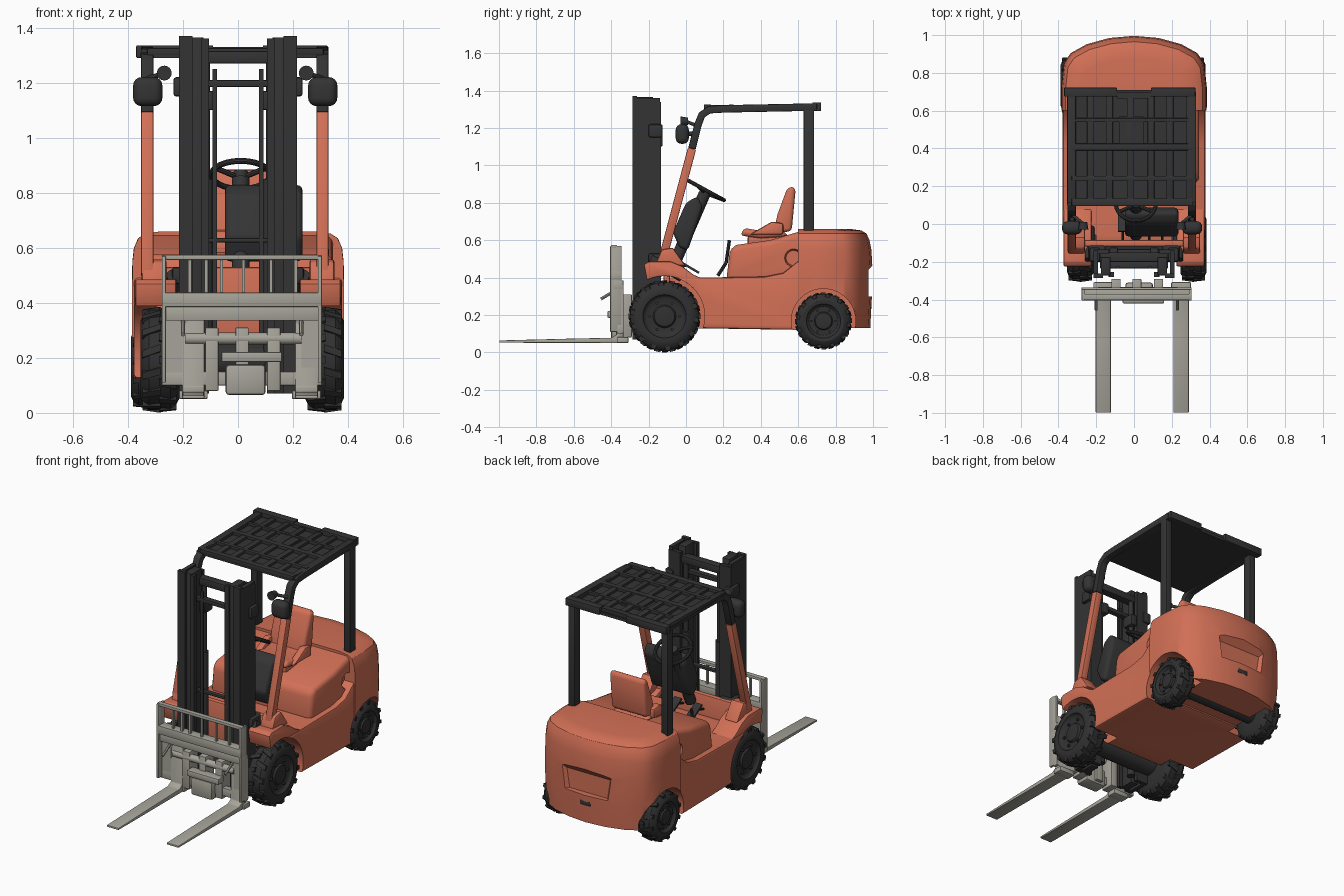
import bpy, bmesh, math
from mathutils import Vector, Matrix

def material(name, r, g, b):
    m = bpy.data.materials.new(name)
    m.diffuse_color = (r, g, b, 1)
    return m

ORANGE = material("orange_paint", 0.64, 0.16, 0.092)
BLACK = material("black_metal", 0.034, 0.034, 0.035)
TYRE = material("tyre_rubber", 0.030, 0.030, 0.031)
GREY = material("bare_steel", 0.38, 0.37, 0.32)

def loft(name, rings, mat, bevel=0.0, seg=2):
    """Skin a list of equal rings, cap both ends, optionally round sharp edges."""
    bm = bmesh.new()
    vs = [[bm.verts.new(p) for p in ring] for ring in rings]
    n = len(rings[0])
    for a, b in zip(vs, vs[1:]):
        for i in range(n):
            bm.faces.new((a[i], a[(i + 1) % n], b[(i + 1) % n], b[i]))
    bm.faces.new(vs[0][::-1])
    bm.faces.new(vs[-1])
    bmesh.ops.recalc_face_normals(bm, faces=bm.faces)
    if bevel:
        sharp = [e for e in bm.edges if e.calc_face_angle(0) > 0.5]
        bmesh.ops.bevel(bm, geom=sharp, offset=bevel, segments=seg, profile=0.5,
                        affect='EDGES', clamp_overlap=True)
    me = bpy.data.meshes.new(name)
    bm.to_mesh(me)
    bm.free()
    me.materials.append(mat)
    ob = bpy.data.objects.new(name, me)
    bpy.context.collection.objects.link(ob)
    return ob

def prism(name, yz, x0, x1, mat, bevel=0.0, seg=2):
    return loft(name, [[(x, y, z) for y, z in yz] for x in (x0, x1)], mat, bevel, seg)

def box(name, x0, x1, y0, y1, z0, z1, mat, bevel=0.0, seg=2):
    return prism(name, [(y0, z0), (y1, z0), (y1, z1), (y0, z1)], x0, x1, mat, bevel, seg)

def strip(path, w):
    """Side outline of a bent square tube of depth w."""
    left, right = [], []
    for i, p in enumerate(path):
        a, b = Vector(path[max(i - 1, 0)]), Vector(path[min(i + 1, len(path) - 1)])
        d = (b - a).normalized()
        nrm = Vector((-d.y, d.x)) * w / 2
        left.append(tuple(Vector(p) + nrm))
        right.append(tuple(Vector(p) - nrm))
    return left + right[::-1]

def rod(name, a, b, r, mat, r2=None, n=16):
    a, b = Vector(a), Vector(b)
    q = (b - a).to_track_quat('Z', 'Y')
    ring = lambda c, rad: [c + q @ Vector((rad * math.cos(t * math.tau / n), rad * math.sin(t * math.tau / n), 0)) for t in range(n)]
    return loft(name, [ring(a, r), ring(b, r if r2 is None else r2)], mat)

def lathe(name, prof, y, z, mat, n=40):
    return loft(name, [[(x, y + r * math.cos(t * math.tau / n), z + r * math.sin(t * math.tau / n))
                        for t in range(n)] for x, r in prof], mat)

def cut(target, cutter):
    m = target.modifiers.new("cut", 'BOOLEAN')
    m.operation, m.solver, m.object = 'DIFFERENCE', 'EXACT', cutter
    cutter.hide_render = True
    bpy.context.view_layer.objects.active = target
    bpy.ops.object.modifier_apply(modifier=m.name)
    bpy.data.objects.remove(cutter)

FY, FZ, RY, RZ = -0.115, 0.193, 0.735, 0.168    # axle positions

# Lower chassis and floor
chassis = prism("chassis", [(-0.10, 0.22), (0.0, 0.13), (0.64, 0.12), (0.66, 0.55), (0.60, 0.49), (0.52, 0.425),
                            (0.42, 0.405), (0.07, 0.40), (-0.10, 0.40)], -0.378, 0.378, ORANGE, 0.012)
# Counterweight: rounded plan outline stacked in height
half = [(0.385, 0.60), (0.386, 0.72), (0.372, 0.85), (0.335, 0.905), (0.25, 0.952), (0.13, 0.985)]
plan = half + [(0, 0.997)] + [(-x, y) for x, y in reversed(half)]
levels = [(0.13, 0.96, 0.97), (0.28, 1, 0.99), (0.45, 1, 1), (0.55, 0.995, 0.985), (0.60, 0.98, 0.96),
          (0.635, 0.94, 0.92), (0.652, 0.87, 0.85), (0.66, 0.72, 0.7)]
weight = loft("counterweight", [[(x * sx, 0.60 + (y - 0.60) * sy, z) for x, y in plan] for z, sx, sy in levels], ORANGE)
for s in (-1, 1):
    cut(chassis, lathe("arch_cutter", [(s * 0.2, 0.215), (s * 0.5, 0.215)], FY, FZ, ORANGE))
    for body in (chassis, weight):
        cut(body, lathe("arch_cutter", [(s * 0.24, 0.172), (s * 0.5, 0.172)], RY, RZ, ORANGE))
# Tapered recess in the back of the counterweight
cut(weight, loft("recess_cutter", [[(-w, y, 0.30), (w, y, 0.30), (w * 1.15, y, t), (-w * 1.15, y, t)]
                                   for w, y, t in ((0.13, 0.955, 0.42), (0.19, 1.03, 0.50))], ORANGE))
box("tow_hitch", -0.035, 0.035, 0.94, 0.992, 0.235, 0.265, BLACK, 0.005)
rod("tow_pin", (0, 0.975, 0.22), (0, 0.975, 0.285), 0.01, BLACK)

# Engine hood with round side recesses
hood = prism("hood", [(0.215, 0.38), (0.235, 0.55), (0.27, 0.575), (0.45, 0.60), (0.62, 0.65), (0.68, 0.65), (0.68, 0.38)],
             -0.345, 0.345, ORANGE, 0.03, 3)
for s in (-1, 1):
    cut(hood, lathe("vent_cutter", [(s * 0.31, 0.04), (s * 0.4, 0.06)], 0.575, 0.505, ORANGE, 24))

# Seat
box("seat_base", -0.10, 0.10, 0.33, 0.54, 0.57, 0.625, ORANGE, 0.01)
prism("seat_cushion", [(0.29, 0.625), (0.31, 0.665), (0.40, 0.65), (0.50, 0.67), (0.55, 0.62), (0.40, 0.61)],
      -0.125, 0.125, ORANGE, 0.02, 3)
prism("seat_back", [(0.465, 0.63), (0.49, 0.74), (0.54, 0.875), (0.575, 0.89), (0.585, 0.86), (0.565, 0.65)],
      -0.12, 0.12, ORANGE, 0.03, 3)
for s in (-1, 1):
    prism("seat_bolster", [(0.34, 0.63), (0.40, 0.665), (0.46, 0.70), (0.52, 0.69), (0.52, 0.63)],
          s * 0.10, s * 0.145, ORANGE, 0.012)

# Front fenders, step ends and cowl
arc = [(FY + 0.215 * math.cos(a), FZ + 0.215 * math.sin(a)) for a in [math.radians(d) for d in range(28, 121, 8)]]
for s in (-1, 1):
    prism("front_fender", arc + [(-0.225, 0.47), (-0.20, 0.485), (-0.08, 0.485), (-0.02, 0.46), (0.04, 0.415), (0.10, 0.39)],
          s * 0.225, s * 0.373, ORANGE, 0.006)
    prism("post_foot", [(-0.16, 0.48), (-0.13, 0.55), (-0.07, 0.56), (0.0, 0.46)], s * 0.26, s * 0.35, ORANGE, 0.01)
box("front_cowl", -0.30, 0.30, -0.12, -0.085, 0.22, 0.53, ORANGE, 0.01)

# Overhead guard
for x0, x1 in ((-0.352, -0.308), (0.285, 0.329)):
    prism("guard_post_lower", strip([(-0.125, 0.50), (0.032, 1.09)], 0.045), x0, x1, ORANGE, 0.005)
    prism("guard_post_upper", strip([(0.032, 1.09), (0.065, 1.22), (0.085, 1.27), (0.125, 1.297), (0.20, 1.302), (0.70, 1.312)], 0.04),
          x0, x1, BLACK, 0.004)
    box("guard_rear_post", x0, x1, 0.628, 0.685, 0.60, 1.31, BLACK, 0.006)
box("roof_sheet", -0.355, 0.325, 0.10, 0.71, 1.290, 1.308, BLACK)
for y0, y1 in ((0.095, 0.135), (0.23, 0.255), (0.39, 0.425), (0.54, 0.56)):
    box("roof_cross_bar", -0.33, 0.31, y0, y1, 1.30, 1.326, BLACK, 0.003)
for x0, x1 in ((-0.37, -0.09), (0.09, 0.325)):
    box("roof_rear_bar", x0, x1, 0.675, 0.722, 1.29, 1.336, BLACK, 0.004)
box("roof_rear_bar_middle", -0.09, 0.09, 0.665, 0.70, 1.295, 1.33, BLACK)
for x in (-0.335, -0.23, -0.13, -0.02, 0.09, 0.19, 0.295):
    box("roof_slat", x - 0.018, x + 0.018, 0.11, 0.69, 1.30, 1.323, BLACK, 0.003)
prism("roof_center_brace", [(0.40, 1.30), (0.57, 1.30), (0.57, 1.32), (0.40, 1.32)], -0.08, 0.05, BLACK)

# Headlamps and indicators on the front posts
for x, s in ((-0.328, 1), (0.308, -1)):
    box("headlamp", x - 0.053, x + 0.053, -0.055, 0.015, 1.115, 1.22, BLACK, 0.03, 4)
    rod("lamp_arm", (x, 0.0, 1.17), (x, 0.05, 1.17), 0.012, BLACK)
    rod("indicator", (x + s * 0.06, -0.03, 1.235), (x + s * 0.06, 0.01, 1.235), 0.027, BLACK, 0.02)
    rod("indicator_arm", (x, 0.05, 1.215), (x + s * 0.06, 0.0, 1.235), 0.009, BLACK)

# Steering and controls
prism("dashboard", [(-0.07, 0.64), (-0.035, 0.56), (0.01, 0.545), (0.05, 0.66), (0.09, 0.78), (0.06, 0.835), (0.0, 0.80)],
      -0.048, 0.235, BLACK, 0.02, 3)
rod("steering_column", (0.01, -0.06, 0.48), (0.01, 0.10, 0.85), 0.032, BLACK)
tilt = Matrix.Translation((0.01, 0.11, 0.865)) @ Matrix.Rotation(-0.5, 4, 'X')
bpy.ops.mesh.primitive_torus_add(major_radius=0.106, minor_radius=0.011, major_segments=40, minor_segments=10)
wheel = bpy.context.object
wheel.name, wheel.matrix_world = "steering_wheel", tilt
wheel.data.materials.append(BLACK)
for a in (90, 210, 330):
    a = math.radians(a)
    rod("steering_spoke", tilt @ Vector((0, 0, -0.015)), tilt @ Vector((0.105 * math.cos(a), 0.105 * math.sin(a), 0)), 0.01, BLACK, n=8)
rod("steering_hub", tilt @ Vector((0, 0, -0.03)), tilt @ Vector((0, 0, 0.008)), 0.028, BLACK)
for x in (-0.06, 0.08, 0.15):
    prism("pedal", strip([(-0.04, 0.49), (0.07, 0.425)], 0.012), x - 0.025, x + 0.025, BLACK)
    rod("pedal_arm", (x, -0.09, 0.44), (x, 0.0, 0.465), 0.007, BLACK, n=8)
rod("brake_lever", (-0.2, 0.17, 0.41), (-0.2, 0.215, 0.48), 0.009, BLACK, n=8)
rod("brake_lever_top", (-0.2, 0.215, 0.48), (-0.2, 0.232, 0.60), 0.009, BLACK, n=8)

# Wheels: lathed tyre with dished hub, plus slanted tread lugs
def make_wheel(name, xo, s, y, z, r, w, lugs):
    """xo is the outer face, s the outward direction."""
    prof = [(0.0, 0.3), (0.0, 0.75), (0.1, 0.88), (0.22, 0.945), (0.78, 0.945), (0.9, 0.88), (1.0, 0.72), (0.98, 0.6),
            (0.9, 0.57), (0.84, 0.5), (0.84, 0.32), (0.92, 0.28), (0.95, 0.14), (0.95, 0.01)]
    lathe(name + "_tyre", [(xo - s * w * (1 - t), r * q) for t, q in prof], y, z, TYRE, 44)
    for i in range(lugs):
        for k, (t0, t1) in enumerate(((0.06, 0.52), (0.48, 0.94))):
            a = (i + 0.5 * k) * math.tau / lugs
            rings = []
            for t in (t0, t1):
                skew = a + (0.12 if k else -0.12) * (t - 0.5) * 2
                top = 1.0 if 0.2 < t < 0.8 else 0.95
                pts = [(-0.09, 0.84), (0.09, 0.84), (0.07, top), (-0.07, top)]
                rings.append([(xo - s * w * (1 - t), y + r * q * math.cos(skew + d), z + r * q * math.sin(skew + d)) for d, q in pts])
            loft(name + "_lug", rings, TYRE)
    for i in range(6):
        a = i * math.tau / 6
        p = (y + r * 0.42 * math.cos(a), z + r * 0.42 * math.sin(a))
        rod(name + "_nut", (xo - s * w * 0.2, *p), (xo - s * w * 0.08, *p), r * 0.045, BLACK, n=6)

make_wheel("front_left_wheel", -0.355, -1, FY, FZ, 0.193, 0.14, 14)
make_wheel("front_right_wheel", 0.385, 1, FY, FZ, 0.193, 0.14, 14)
make_wheel("rear_left_wheel", -0.388, -1, RY, RZ, 0.153, 0.12, 12)
make_wheel("rear_right_wheel", 0.378, 1, RY, RZ, 0.153, 0.12, 12)
rod("front_axle", (-0.25, FY, FZ), (0.28, FY, FZ), 0.07, BLACK)
rod("rear_axle", (-0.3, RY, RZ), (0.3, RY, RZ), 0.05, BLACK)

# Mast: outer channels, inner rails, lift cylinders and cross members
for s in (-1, 1):
    def part(name, a, b, *rest):
        box(name, s * a, s * b, *rest)
    part("mast_web", 0.19, 0.215, -0.275, -0.14, 0.07, 1.36, BLACK)
    part("mast_front_flange", 0.165, 0.215, -0.285, -0.262, 0.07, 1.37, BLACK)
    part("mast_rear_flange", 0.135, 0.215, -0.158, -0.135, 0.07, 1.34, BLACK)
    part("inner_rail", 0.125, 0.175, -0.272, -0.175, 0.07, 1.365, BLACK, 0.004)
    part("inner_rail_lip", 0.105, 0.135, -0.28, -0.255, 0.07, 1.36, BLACK)
    part("mast_bracket", 0.085, 0.13, -0.20, -0.125, 1.10, 1.17, BLACK, 0.008)
    part("mast_side_bracket", 0.18, 0.235, -0.2, -0.125, 1.15, 1.22, BLACK, 0.01)
    part("mast_mount", 0.15, 0.24, -0.20, -0.09, 0.47, 0.53, BLACK, 0.01)
    rod("lift_cylinder", (s * 0.115, -0.165, 0.1), (s * 0.115, -0.165, 0.85), 0.024, BLACK)
    rod("lift_piston", (s * 0.115, -0.165, 0.85), (s * 0.115, -0.165, 1.3), 0.014, BLACK)
    rod("tilt_cylinder", (s * 0.235, -0.19, 0.50), (s * 0.235, -0.02, 0.40), 0.025, BLACK)
for z0, z1, y0, y1 in ((1.27, 1.315, -0.2, -0.15), (1.185, 1.21, -0.235, -0.2), (0.62, 0.635, -0.23, -0.2), (0.16, 0.27, -0.17, -0.135)):
    box("mast_cross_member", -0.18, 0.18, y0, y1, z0, z1, BLACK, 0.004)
for x in (-0.085, 0.085):
    box("lift_chain", x - 0.008, x + 0.008, -0.235, -0.225, 0.28, 1.25, BLACK)

# Fork carriage and load backrest
for z0, z1, y0, y1 in ((0.385, 0.437, -0.405, -0.345), (0.335, 0.385, -0.39, -0.335), (0.556, 0.574, -0.40, -0.37), (0.10, 0.15, -0.37, -0.335)):
    box("carriage_bar", -0.277, 0.305, y0, y1, z0, z1, GREY, 0.003)
for x0, x1, d in ((-0.277, -0.262, 0.075), (0.29, 0.305, -0.075)):
    box("backrest_side", x0, x1, -0.405, -0.345, 0.11, 0.57, GREY, 0.003)
    xs = x0 if d > 0 else x1
    loft("carriage_side_plate", [[(xs, y, 0.11), (xs + d, y, 0.13), (xs + d, y, 0.30), (xs + d * 1.5, y, 0.36), (xs, y, 0.36)]
                                 for y in (-0.37, -0.335)], GREY)
for x in (-0.175, -0.115, -0.06, 0.02, 0.12, 0.21):
    box("backrest_bar", x - 0.006, x + 0.006, -0.39, -0.375, 0.43, 0.56, GREY)
for x in (-0.095, 0.015, 0.13):
    box("carriage_upright", x - 0.024, x + 0.024, -0.375, -0.29, 0.08, 0.31, GREY, 0.004)
box("side_shift_bar", -0.06, 0.16, -0.42, -0.36, 0.185, 0.222, GREY, 0.006)
rod("side_shift_cylinder", (-0.19, -0.355, 0.27), (0.23, -0.355, 0.27), 0.022, GREY)
box("carriage_block", -0.045, 0.10, -0.40, -0.31, 0.065, 0.175, GREY, 0.012)
for x in (-0.2, 0.23):
    rod("lock_handle", (x, -0.38, 0.33), (x, -0.455, 0.285), 0.008, GREY, n=8)

# Forks: bent side profile, tapering to the tip
for x0, x1 in ((-0.203, -0.122), (0.208, 0.290)):
    prism("fork", [(-0.998, 0.052), (-0.998, 0.064), (-0.60, 0.074), (-0.40, 0.078), (-0.372, 0.095), (-0.365, 0.34),
                   (-0.335, 0.34), (-0.335, 0.075), (-0.35, 0.05)], x0, x1, GREY, 0.004)
    box("fork_heel", x0 - 0.012, x1 + 0.012, -0.37, -0.308, 0.05, 0.082, GREY, 0.006)

# Smooth shading with sharp edges kept
bpy.ops.object.select_all(action='SELECT')
bpy.ops.object.shade_smooth_by_angle(angle=math.radians(32))
